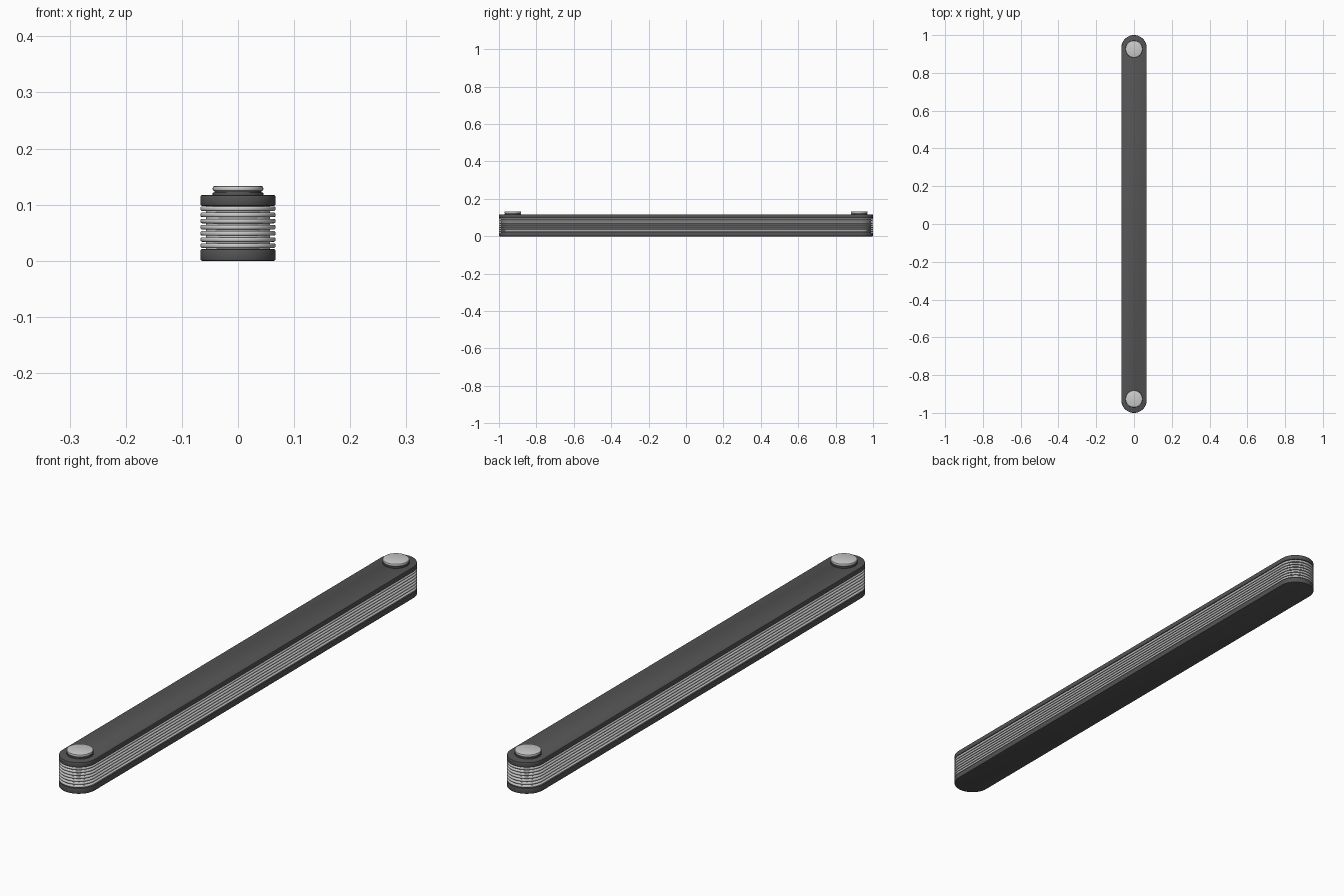
import bpy, bmesh
from math import sin, cos, pi

if "Cube" in bpy.data.objects:
    bpy.data.objects.remove(bpy.data.objects["Cube"])

dark = bpy.data.materials.new("dark_grey")
dark.diffuse_color = (0.09, 0.09, 0.09, 1)
dark.use_nodes = True
dark.node_tree.nodes["Principled BSDF"].inputs["Base Color"].default_value = dark.diffuse_color

END = 0.933   # y of the rounded end centres


def slab(name, radius, z0, z1, bevel, y=0.0, half=END, mat=None, segs=2):
    """Extruded slot outline (a disc when half is 0) with softened rims."""
    n = 32
    pts = [(radius * cos(pi * i / n), half + radius * sin(pi * i / n)) for i in range(n + 1)]
    pts += [(-px, -py) for px, py in pts]
    if half == 0:
        pts = [(radius * cos(pi * i / n), radius * sin(pi * i / n)) for i in range(2 * n)]
    bm = bmesh.new()
    face = bm.faces.new([bm.verts.new((px, py + y, z0)) for px, py in pts])
    top = bmesh.ops.extrude_face_region(bm, geom=[face])["geom"]
    bmesh.ops.translate(bm, vec=(0, 0, z1 - z0),
                        verts=[v for v in top if isinstance(v, bmesh.types.BMVert)])
    bmesh.ops.recalc_face_normals(bm, faces=bm.faces)
    if bevel:
        rims = [e for e in bm.edges if abs(e.verts[0].co.z - e.verts[1].co.z) < 1e-6]
        bmesh.ops.bevel(bm, geom=rims, offset=bevel, segments=segs, profile=0.5,
                        affect='EDGES', clamp_overlap=True)
    me = bpy.data.meshes.new(name)
    bm.to_mesh(me)
    bm.free()
    ob = bpy.data.objects.new(name, me)
    bpy.context.collection.objects.link(ob)
    if mat:
        me.materials.append(mat)
    bpy.context.view_layer.objects.active = ob
    ob.select_set(True)
    bpy.ops.object.shade_smooth_by_angle(angle=0.6)
    ob.select_set(False)
    return ob


# outer plates
slab("bottom_plate", 0.067, 0, 0.021, 0.003, mat=dark)
slab("top_plate", 0.067, 0.098, 0.117, 0.003, mat=dark)

# recessed core and the stack of thin blades around it
slab("core", 0.057, 0.019, 0.1, 0)
for i in range(7):
    z = 0.0268 + 0.011 * i
    slab(f"blade_{i + 1}", 0.067, z - 0.004, z + 0.004, 0.003, segs=3)

# screws at both ends: dark washer, narrow neck, pale cap
for side, y in (("front", -0.926), ("back", 0.926)):
    slab(f"{side}_washer", 0.045, 0.115, 0.122, 0.0015, y, 0, dark)
    slab(f"{side}_screw_neck", 0.042, 0.121, 0.125, 0, y, 0, dark)
    slab(f"{side}_screw_cap", 0.045, 0.124, 0.133, 0.003, y, 0)
